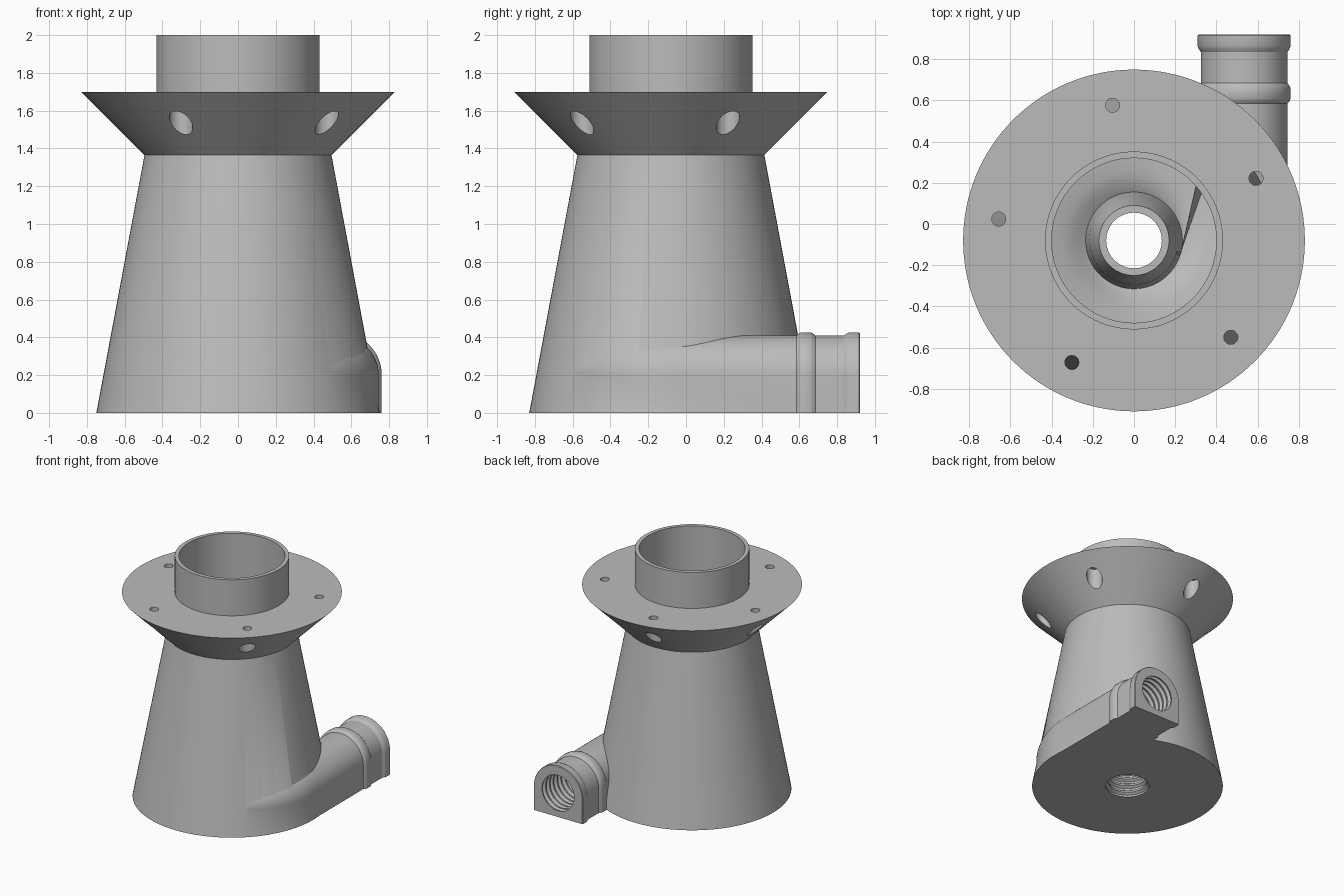
import bpy, bmesh, math
from mathutils import Matrix, Vector

if "Cube" in bpy.data.objects:
    bpy.data.objects.remove(bpy.data.objects["Cube"])

CY = -0.08      # y of the main axis
PX, PZ = 0.535, 0.2   # axis of the side pipe

grey = bpy.data.materials.new("grey plastic")
grey.diffuse_color = (0.5, 0.5, 0.5, 1)
grey.use_nodes = True
grey.node_tree.nodes["Principled BSDF"].inputs["Base Color"].default_value = grey.diffuse_color


def loft(name, rings, caps=True):
    """Skin closed rings of equal length; zero-radius rings collapse to a point."""
    bm = bmesh.new()
    rows = [[bm.verts.new(p) for p in ring] for ring in rings]
    n = len(rows[0])
    for a, b in zip(rows, rows[1:]):
        for i in range(n):
            j = (i + 1) % n
            bm.faces.new((a[i], a[j], b[j], b[i]))
    if caps:
        bm.faces.new(rows[0])
        bm.faces.new(rows[-1])
    bmesh.ops.remove_doubles(bm, verts=bm.verts, dist=1e-5)
    bmesh.ops.recalc_face_normals(bm, faces=bm.faces)
    me = bpy.data.meshes.new(name)
    bm.to_mesh(me)
    bm.free()
    me.materials.append(grey)
    ob = bpy.data.objects.new(name, me)
    bpy.context.collection.objects.link(ob)
    return ob


def lathe(name, profile, matrix, n=96):
    """Revolve (radius, height) points about local z."""
    turn = [2 * math.pi * i / n for i in range(n)]
    return loft(name, [[matrix @ Vector((r * math.cos(a), r * math.sin(a), z))
                        for a in turn] for r, z in profile])


def combine(target, tool, operation):
    mod = target.modifiers.new("cut", 'BOOLEAN')
    mod.object, mod.operation, mod.solver = tool, operation, 'EXACT'
    dg = bpy.context.evaluated_depsgraph_get()
    me = bpy.data.meshes.new_from_object(target.evaluated_get(dg))
    target.modifiers.clear()
    target.data = me
    bpy.data.objects.remove(tool)


def thread(start, end, low, high, pitch):
    """Zigzag profile for an internal thread."""
    pts, z = [], start
    while z < end - 1e-6:
        pts += [(high, z), (high, z + 0.25 * pitch),
                (low, z + 0.5 * pitch), (low, z + 0.75 * pitch)]
        z += pitch
    return pts


axis = Matrix.Translation((0, CY, 0))

# Conical body, flared flange and neck
body = lathe("cyclone_body", [(0.75, 0), (0.495, 1.365), (0.83, 1.70),
                              (0.432, 1.70), (0.432, 2.0)], axis, 128)

# Tangential pipe with two collars, curling into the cone wall
def arch(cx, cy, out, r):
    pts = [(-r, 0), (r, 0)]
    pts += [(r * math.cos(math.pi * i / 32), PZ + r * math.sin(math.pi * i / 32))
            for i in range(33)]
    return [(cx + u * out[0], cy + u * out[1], z) for u, z in pts]

stations = [(0.92, 0.222), (0.915, 0.226), (0.865, 0.226), (0.85, 0.22), (0.835, 0.21),
            (0.685, 0.21), (0.672, 0.22), (0.66, 0.226), (0.61, 0.226), (0.597, 0.22),
            (0.585, 0.21)]
rings = [arch(PX, y, (1, 0), r) for y, r in stations]
for k in range(25):
    a = math.radians(2.5 * k)
    rings.append(arch(PX * math.cos(a), CY - PX * math.sin(a),
                      (math.cos(a), -math.sin(a)), 0.21 - 0.045 * k / 24))
combine(body, loft("pipe", rings), 'UNION')

# Chamber with a spiral ramp floor around a central tapered spout
N, LOW, HIGH, SPOUT = 128, 0.06, 0.40, 0.235
def wall(z):
    return 0.715 - 0.187 * z

def ring(radius, height, twist, follow_wall=None):
    pts = []
    for i in range(N):
        t = i / (N - 1)
        a = math.radians(-18) + twist - t * 2 * math.pi * 0.99
        z = LOW + (HIGH - LOW) * t if height is None else height
        r = radius if follow_wall is None else SPOUT + (wall(z) - SPOUT) * follow_wall
        pts.append((r * math.cos(a), CY + r * math.sin(a), z))
    return pts

chamber = [ring(0.17, 0.66, 0), ring(0.205, 0.52, 0), ring(0.215, 0.45, 0)]
twist = 0
for k in range(9):
    f = k / 8
    twist = math.acos(SPOUT / (SPOUT + (0.68 - SPOUT) * f))
    chamber.append(ring(0, None, twist, f))
chamber += [ring(wall(0.45), 0.45, twist), ring(wall(1.34), 1.34, twist),
            ring(0.40, 1.41, twist), ring(0.40, 2.1, twist)]
combine(body, loft("chamber", chamber), 'DIFFERENCE')

# Threaded pipe bore
along = Matrix.Translation((PX, 0.95, PZ)) @ Matrix.Rotation(math.radians(90), 4, 'X')
bore = thread(0.0, 0.36, 0.148, 0.17, 0.05) + [(0.145, 0.40), (0.145, 1.05)]
combine(body, lathe("pipe_bore", bore, along, 64), 'DIFFERENCE')

# Threaded outlet through the base and spout
outlet = thread(-0.06, 0.28, 0.15, 0.172, 0.06) + [(0.135, 0.34), (0.135, 0.8)]
combine(body, lathe("outlet_bore", outlet, axis, 64), 'DIFFERENCE')

# Five counterbored screw holes in the flange
for k in range(5):
    a = math.radians(27 + 72 * k)
    spot = Matrix.Translation((0.665 * math.cos(a), CY + 0.665 * math.sin(a), 0))
    hole = [(0.062, 1.3), (0.062, 1.65), (0.034, 1.65), (0.034, 1.8)]
    combine(body, lathe("screw_hole", hole, spot, 32), 'DIFFERENCE')

# Smooth shading with sharp edges kept
bpy.context.view_layer.objects.active = body
body.select_set(True)
bpy.ops.object.shade_smooth_by_angle(angle=math.radians(30))
